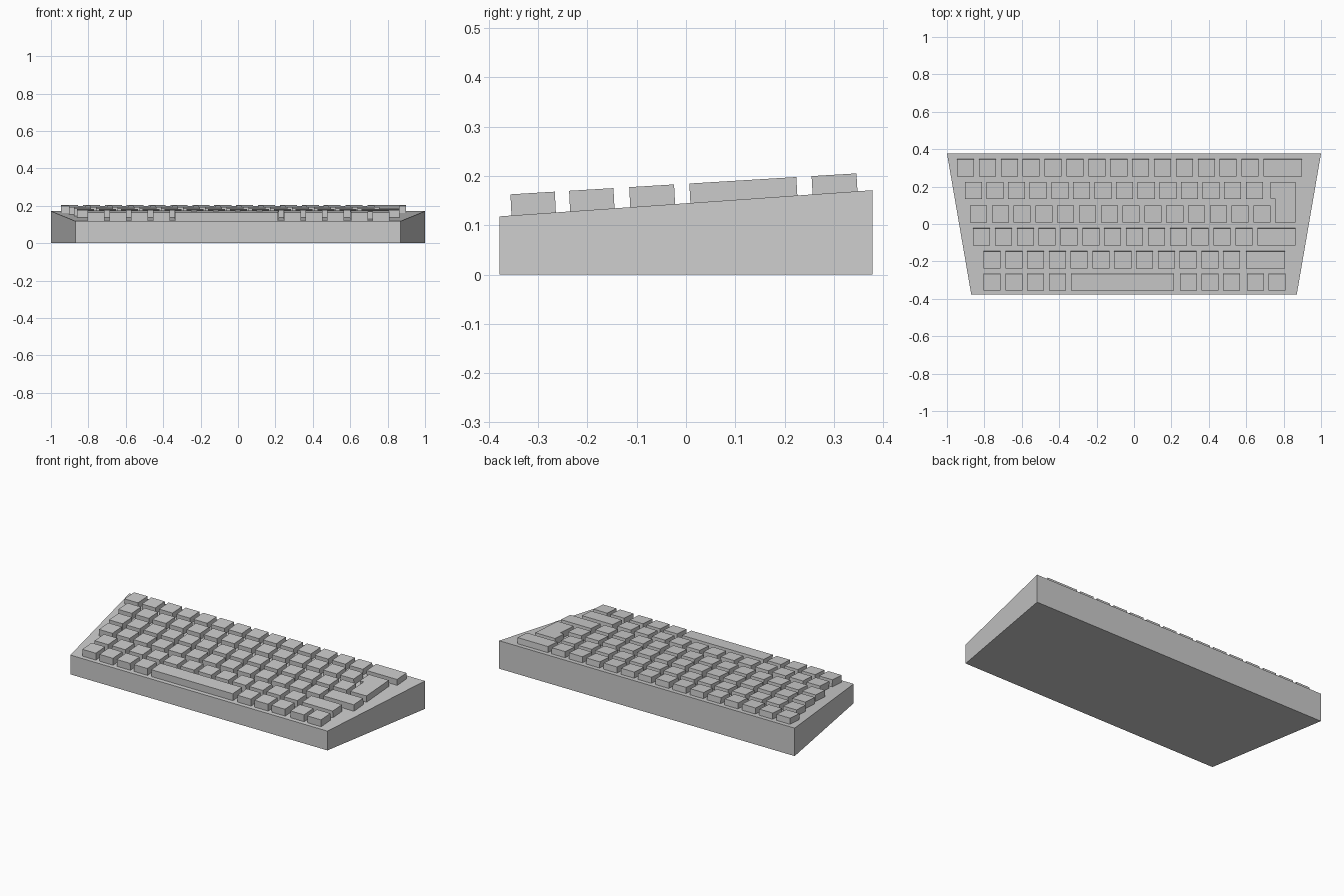
import bpy, bmesh

if "Cube" in bpy.data.objects:
    bpy.data.objects.remove(bpy.data.objects["Cube"])

KEY_W = 0.091
DEPTH, BACK_X, FRONT_X = 0.378, 1.0, 0.87


def deck_z(y):
    return 0.1445 + 0.0701 * y


def key_top_z(y):
    return 0.1842 + 0.0605 * y


def add_prism(bm, outline, low, high, lean=0.0):
    """Close a prism between two sloped planes over a counter-clockwise outline."""
    bottom = [bm.verts.new((x, y, low(y))) for x, y in outline]
    top = [bm.verts.new((x, y - lean, high(y - lean))) for x, y in outline]
    bm.faces.new(bottom[::-1])
    bm.faces.new(top)
    n = len(outline)
    for i in range(n):
        j = (i + 1) % n
        bm.faces.new((bottom[i], bottom[j], top[j], top[i]))


def make_object(name, outlines, low, high, lean=0.0):
    bm = bmesh.new()
    for outline in outlines:
        add_prism(bm, outline, low, high, lean)
    mesh = bpy.data.meshes.new(name)
    bm.to_mesh(mesh)
    bm.free()
    obj = bpy.data.objects.new(name, mesh)
    bpy.context.collection.objects.link(obj)


def rect(x0, x1, y0, y1):
    return [(x0, y0), (x1, y0), (x1, y1), (x0, y1)]


def run(start, pitch, count):
    """Left and right edges of evenly spaced square keys."""
    return [(start + i * pitch, start + i * pitch + KEY_W) for i in range(count)]


def make_keys(name, outlines):
    make_object(name, outlines, lambda y: deck_z(y) - 0.002, key_top_z, 0.0022)


# Wedge-shaped case, wider at the back
make_object("case", [[(-FRONT_X, -DEPTH), (FRONT_X, -DEPTH), (BACK_X, DEPTH), (-BACK_X, DEPTH)]],
            lambda y: 0.0, deck_z)

# Key rows: name, front y, back y, key edges
rows = [
    ("number_row", 0.257, 0.348, run(-0.946, 0.117, 14) + [(0.692, 0.898)]),
    ("upper_letter_row", 0.137, 0.226, run(-0.904, 0.1155, 14)),
    ("home_row", 0.009, 0.100, run(-0.877, 0.1166, 14)),
    ("lower_letter_row", -0.113, -0.022, run(-0.860, 0.1168, 13) + [(0.660, 0.864)]),
    ("shift_row", -0.235, -0.145, run(-0.804, 0.1164, 12) + [(0.600, 0.807)]),
    ("bottom_row", -0.354, -0.264,
     run(-0.804, 0.1164, 4) + run(0.246, 0.1153, 3) + run(0.605, 0.115, 2)),
]
for name, y0, y1, spans in rows:
    make_keys(name, [rect(a, b, y0, y1) for a, b in spans])

# Long space bar
make_keys("space_bar", [rect(-0.338, 0.214, -0.354, -0.264)])

# Stepped enter key spanning two rows
make_keys("enter_key", [[(0.755, 0.009), (0.864, 0.009), (0.864, 0.226),
                         (0.729, 0.226), (0.729, 0.138), (0.755, 0.138)]])
